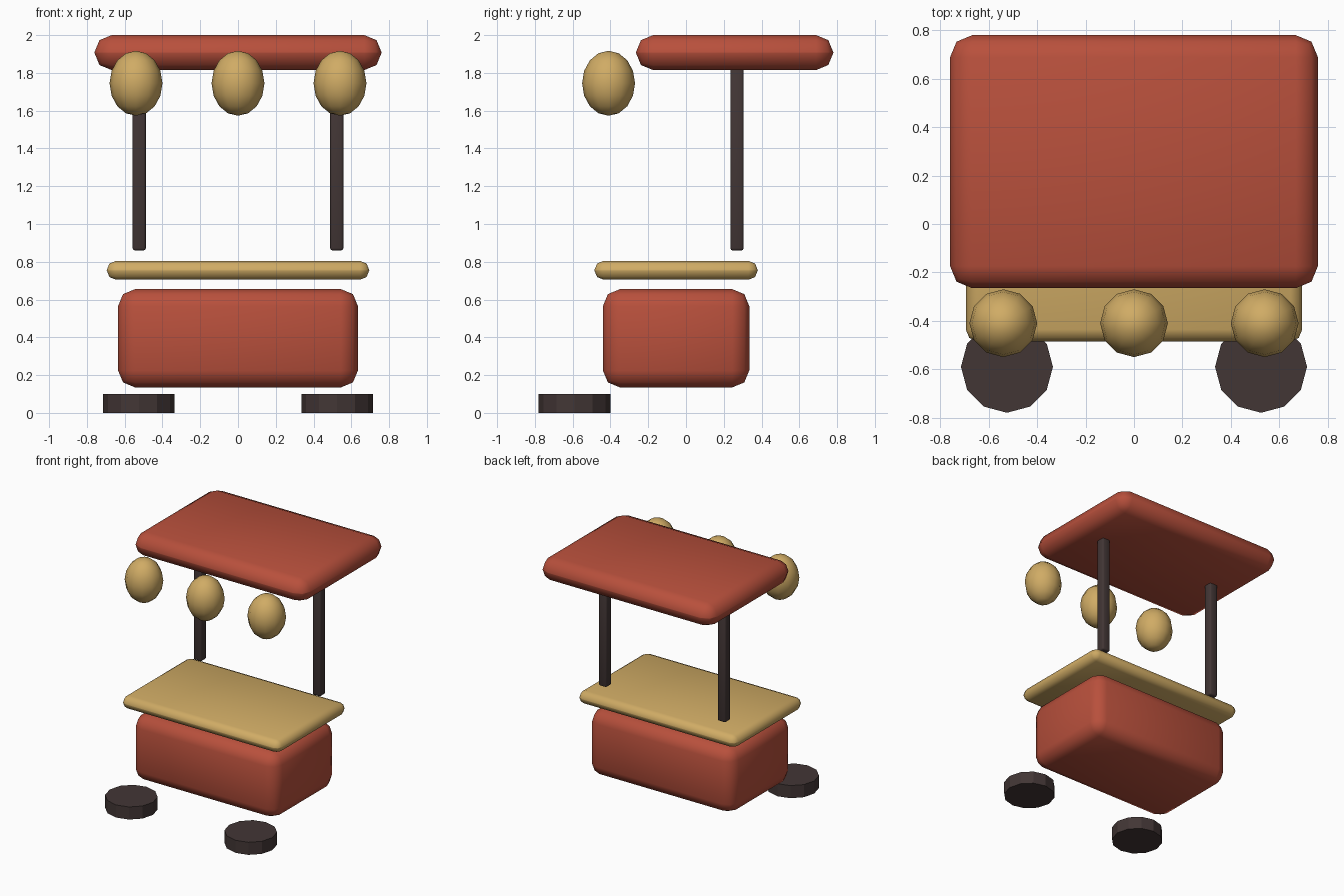
import bpy
from math import radians

if "Cube" in bpy.data.objects:
    bpy.data.objects.remove(bpy.data.objects["Cube"])


def material(name, color):
    m = bpy.data.materials.new(name)
    m.diffuse_color = (*color, 1)
    m.use_nodes = True
    m.node_tree.nodes["Principled BSDF"].inputs["Base Color"].default_value = m.diffuse_color
    return m


RED = material("red paint", (0.48, 0.08, 0.045))
GOLD = material("warm gold", (0.63, 0.41, 0.13))
DARK = material("dark wood", (0.055, 0.037, 0.036))


def finish(name, mat, angle):
    ob = bpy.context.object
    ob.name = name
    ob.data.materials.append(mat)
    bpy.ops.object.shade_smooth_by_angle(angle=radians(angle))
    return ob


def rounded_box(name, x, y, z, bevel, mat, segments=2):
    """Box from (min, max) ranges with rounded edges."""
    bpy.ops.mesh.primitive_cube_add(
        size=1, location=[(a + b) / 2 for a, b in (x, y, z)])
    ob = bpy.context.object
    ob.scale = [b - a for a, b in (x, y, z)]
    bpy.ops.object.transform_apply(location=False, rotation=False, scale=True)
    mod = ob.modifiers.new("round edges", 'BEVEL')
    mod.width = bevel
    mod.segments = segments
    bpy.ops.object.modifier_apply(modifier=mod.name)
    return finish(name, mat, 50)


# Stall body, counter and canopy
rounded_box("body", (-0.635, 0.635), (-0.44, 0.335), (0.135, 0.655), 0.09, RED)
rounded_box("counter", (-0.695, 0.695), (-0.485, 0.38), (0.705, 0.805), 0.049, GOLD)
rounded_box("canopy", (-0.76, 0.76), (-0.265, 0.78), (1.815, 2.0), 0.091, RED)

for side, s in (("left", -1), ("right", 1)):
    # Canopy posts
    x = s * 0.523
    rounded_box(side + "_post", (x - 0.035, x + 0.035), (0.235, 0.305),
                (0.86, 1.83), 0.012, DARK)
    # Round stools on the ground, in front of the stall
    bpy.ops.mesh.primitive_cylinder_add(
        vertices=12, radius=0.19, depth=0.1, location=(s * 0.525, -0.59, 0.05))
    finish(side + "_stool", DARK, 20)

# Hanging lanterns
for i, x in enumerate((-0.54, 0, 0.54)):
    bpy.ops.mesh.primitive_uv_sphere_add(
        segments=12, ring_count=8, radius=1, location=(x, -0.41, 1.745))
    bpy.context.object.scale = (0.14, 0.14, 0.172)
    bpy.ops.object.transform_apply(location=False, rotation=False, scale=True)
    finish(f"lantern_{i + 1}", GOLD, 40)
